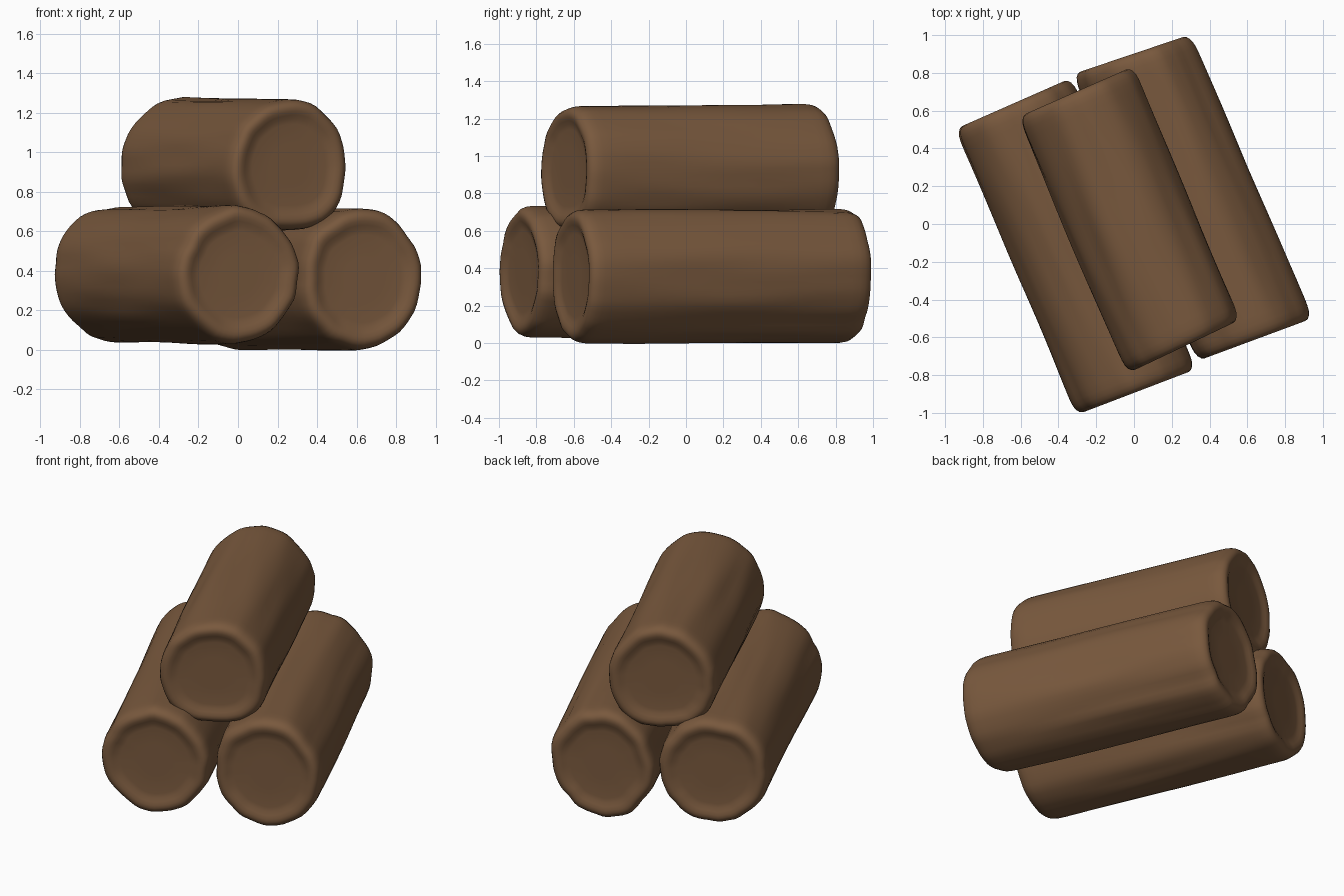
import bpy, bmesh, math
from mathutils import Vector, noise

if "Cube" in bpy.data.objects:
    bpy.data.objects.remove(bpy.data.objects["Cube"])

YAW = math.radians(23.2)
SEG = 64

bark = bpy.data.materials.new("brown_bark")
bark.diffuse_color = (0.19, 0.099, 0.047, 1)
bark.use_nodes = True
bark.node_tree.nodes["Principled BSDF"].inputs["Base Color"].default_value = bark.diffuse_color

# end profile: (fraction of radius, distance in from the end), cap centre outwards
END = [(0.3, 0.022), (0.62, 0.022), (0.70, 0.018), (0.76, 0.008), (0.82, 0.001), (0.87, 0.0),
       (0.92, 0.006), (0.96, 0.022), (0.985, 0.045), (0.997, 0.075), (1.0, 0.12)]
MID = 14


def make_log(name, u, z, ru, rz, front, back, slope_f, slope_b, seed, low_bulge=0.0):
    """Worn log along local y, with rolled rims and sunken end faces."""
    rings = [(f, front + d, slope_f) for f, d in END]
    a, b = front + 0.12, back - 0.12
    for i in range(1, MID):
        t = i / MID
        rings.append((1.0, a + (b - a) * t, slope_f + (slope_b - slope_f) * t))
    rings += [(f, back - d, slope_b) for f, d in reversed(END)]

    bm = bmesh.new()
    loops = []
    for f, v, slope in rings:
        loop = []
        for k in range(SEG):
            t = 2 * math.pi * k / SEG
            c, s = math.cos(t), math.sin(t)
            # gentle facets that run the length of the log, plus small dents
            wob = 0.016 * noise.noise(Vector((c * 1.8 + seed, s * 1.8, v * 0.5)))
            wob += 0.008 * noise.noise(Vector((c * 4 + seed, s * 4, v * 1.5 + 7)))
            r = f * (1 + wob / 0.33)
            # fuller lower flanks where the log sags into the groove
            if s < 0:
                r *= 1 + low_bulge * math.sin(2 * t) ** 2
            x = ru * r * c
            loop.append(bm.verts.new((u + x, v + slope * x, z + rz * r * s)))
        loops.append(loop)
    for p, q in zip(loops, loops[1:]):
        for k in range(SEG):
            n = (k + 1) % SEG
            bm.faces.new((p[k], p[n], q[n], q[k]))
    # close both end faces
    for loop, v in ((loops[0], front + 0.022), (loops[-1], back - 0.022)):
        mid = bm.verts.new((u, v, z))
        for k in range(SEG):
            bm.faces.new((loop[k], loop[(k + 1) % SEG], mid))
    bmesh.ops.recalc_face_normals(bm, faces=bm.faces)
    for face in bm.faces:
        face.smooth = True
    me = bpy.data.meshes.new(name)
    bm.to_mesh(me)
    bm.free()
    me.materials.append(bark)
    ob = bpy.data.objects.new(name, me)
    ob.rotation_euler.z = YAW
    bpy.context.collection.objects.link(ob)


# two logs side by side with a third resting in the groove
make_log("left_log", -0.342, 0.382, 0.34, 0.347, -0.822, 0.838, -0.04, 0.01, 3.1)
make_log("right_log", 0.347, 0.362, 0.328, 0.357, -0.815, 0.83, -0.05, -0.08, 11.7)
make_log("top_log", -0.008, 0.935, 0.33, 0.333, -0.70, 0.765, 0.04, 0.01, 23.4, 0.07)
